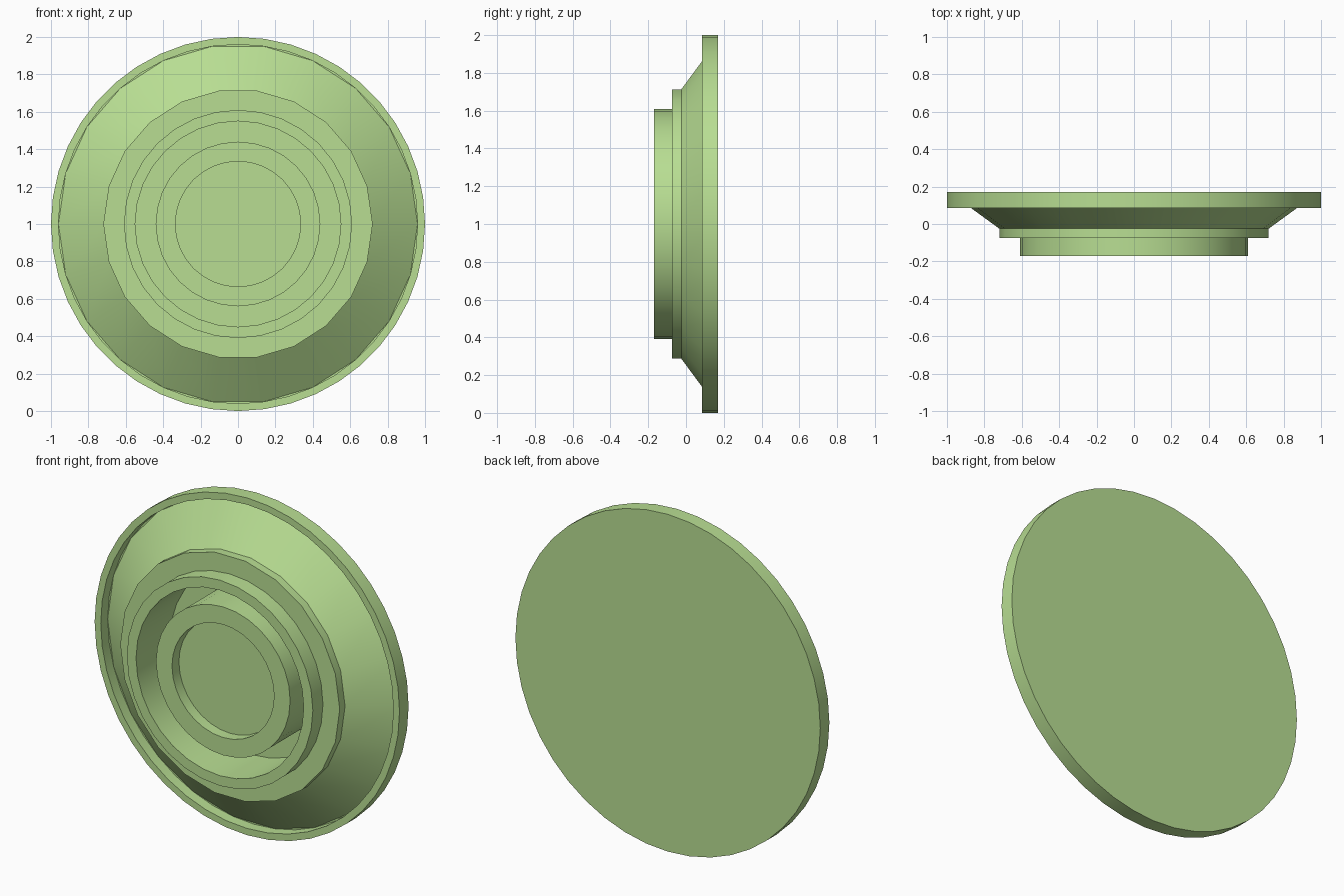
import bpy, bmesh, math

if "Cube" in bpy.data.objects:
    bpy.data.objects.remove(bpy.data.objects["Cube"])

green = bpy.data.materials.new("light_green")
green.diffuse_color = (0.48, 0.73, 0.29, 1)
green.use_nodes = True
green.node_tree.nodes["Principled BSDF"].inputs["Base Color"].default_value = green.diffuse_color


def lathe(name, profile, sides):
    """Spin a closed (radius, depth) profile about the y axis at mid height."""
    bm = bmesh.new()
    rings = []
    for r, y in profile:
        if r == 0:
            rings.append([bm.verts.new((0, y, 1))] * sides)
        else:
            rings.append([bm.verts.new((r * math.cos(a), y, 1 + r * math.sin(a)))
                          for a in (2 * math.pi * i / sides for i in range(sides))])
    n = len(rings)
    for k in range(n):
        a, b = rings[k], rings[(k + 1) % n]
        if profile[k][0] == 0 and profile[(k + 1) % n][0] == 0:
            continue  # the axis itself needs no faces
        for i in range(sides):
            j = (i + 1) % sides
            quad = list(dict.fromkeys((a[i], a[j], b[j], b[i])))
            bm.faces.new(quad)
    bmesh.ops.recalc_face_normals(bm, faces=bm.faces[:])
    # merge the triangle fans of flat discs into single faces
    bmesh.ops.dissolve_limit(bm, angle_limit=0.001, verts=bm.verts[:], edges=bm.edges[:])
    mesh = bpy.data.meshes.new(name)
    bm.to_mesh(mesh)
    bm.free()
    mesh.materials.append(green)
    ob = bpy.data.objects.new(name, mesh)
    bpy.context.collection.objects.link(ob)
    bpy.ops.object.select_all(action='DESELECT')
    ob.select_set(True)
    bpy.context.view_layer.objects.active = ob
    bpy.ops.object.shade_smooth_by_angle(angle=math.radians(30))
    return ob


# Back disc with a raised lip around its edge
lathe("back_disc", [(0, 0.17), (1, 0.17), (1, 0.085), (0.96, 0.085),
                    (0.96, 0.15), (0, 0.15)], 44)

# Sloping flange with a short flat collar
lathe("sloped_flange", [(0.58, 0.15), (0.58, -0.075), (0.72, -0.075),
                        (0.72, -0.025), (0.96, 0.15)], 22)

# Protruding outer ring
lathe("outer_ring", [(0.55, 0.15), (0.55, -0.17), (0.61, -0.17), (0.61, 0.15)], 32)

# Central hub with a shallow round recess
lathe("center_hub", [(0, 0.15), (0.44, 0.15), (0.44, -0.14), (0.335, -0.14),
                     (0.335, -0.075), (0, -0.075)], 32)
